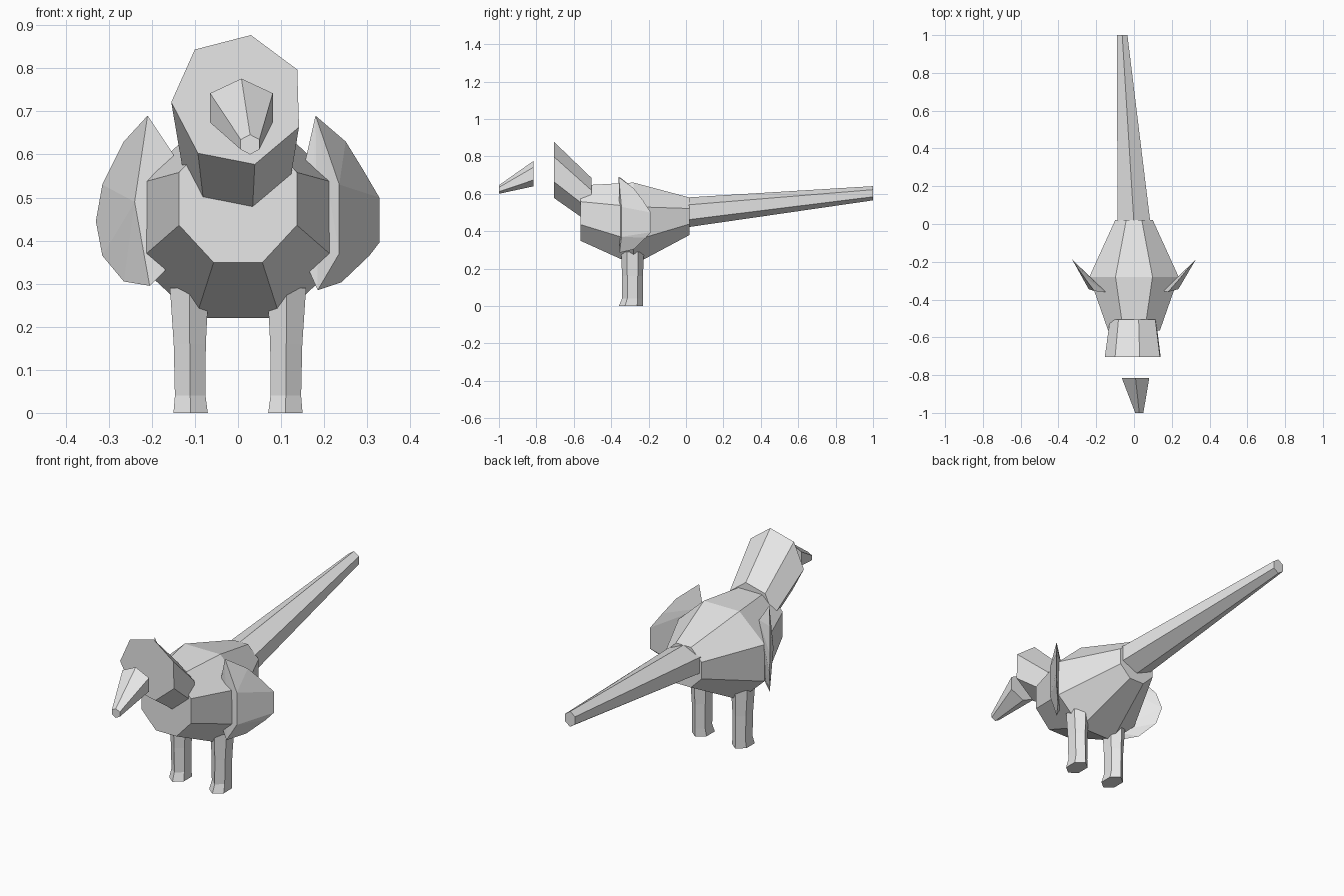
import bpy
import bmesh
from math import cos, sin, pi

cube = bpy.data.objects.get("Cube")
if cube:
    bpy.data.objects.remove(cube, do_unlink=True)

GREY = (0.8, 0.8, 0.8, 1)
mat = bpy.data.materials.new("plain grey")
mat.use_nodes = True
mat.diffuse_color = GREY
mat.node_tree.nodes["Principled BSDF"].inputs["Base Color"].default_value = GREY


def finish(name, bm):
    bmesh.ops.recalc_face_normals(bm, faces=bm.faces)
    mesh = bpy.data.meshes.new(name)
    bm.to_mesh(mesh)
    bm.free()
    mesh.materials.append(mat)
    obj = bpy.data.objects.new(name, mesh)
    bpy.context.collection.objects.link(obj)
    return obj


def loft(name, sides, turn, rings, axis="y"):
    """Capped loft; each ring is (centre, radius a, radius b)."""
    bm = bmesh.new()
    loops = []
    for (x, y, z), ra, rb in rings:
        loop = []
        for i in range(sides):
            t = turn + 2 * pi * i / sides
            a, b = ra * cos(t), rb * sin(t)
            co = (x + a, y, z + b) if axis == "y" else (x + a, y + b, z)
            loop.append(bm.verts.new(co))
        loops.append(loop)
    for lower, upper in zip(loops, loops[1:]):
        for i in range(sides):
            j = (i + 1) % sides
            bm.faces.new((lower[i], lower[j], upper[j], upper[i]))
    bm.faces.new(loops[0])
    bm.faces.new(loops[-1])
    return finish(name, bm)


def hull(name, points):
    bm = bmesh.new()
    for p in points:
        bm.verts.new(p)
    bmesh.ops.convex_hull(bm, input=bm.verts)
    bmesh.ops.dissolve_limit(bm, angle_limit=0.05, verts=bm.verts, edges=bm.edges)
    return finish(name, bm)


# Octagonal body, widest in the middle
loft("body", 8, pi / 8, [
    ((0, -0.565, 0.497), 0.148, 0.16),
    ((0, -0.28, 0.44), 0.256, 0.238),
    ((0, 0.02, 0.48), 0.108, 0.108),
])

# Head opening forward, with a separate beak
loft("head", 7, pi / 7 + 0.03, [
    ((0, -0.505, 0.56), 0.127, 0.127),
    ((0, -0.705, 0.726), 0.155, 0.154),
])
loft("beak", 6, pi / 6, [
    ((0.008, -0.815, 0.708), 0.084, 0.068),
    ((0.028, -1, 0.623), 0.025, 0.023),
])

# Long tapered tail
loft("tail", 6, pi / 6, [
    ((0, 0, 0.5), 0.101, 0.08),
    ((-0.0625, 1, 0.603), 0.032, 0.038),
])

# Legs with slightly flared feet
for side, name in ((1, "left_leg"), (-1, "right_leg")):
    loft(name, 6, pi / 6, [
        ((side * 0.11, -0.294, 0), 0.046, 0.065),
        ((side * 0.111, -0.286, 0.04), 0.041, 0.056),
        ((side * 0.112, -0.286, 0.16), 0.043, 0.056),
        ((side * 0.113, -0.286, 0.29), 0.052, 0.061),
    ], axis="z")

# Thin wings, swept back from the flanks
hull("left_wing", [
    (0.18, -0.36, 0.69), (0.25, -0.28, 0.63), (0.29, -0.23, 0.565),
    (0.328, -0.187, 0.5), (0.328, -0.187, 0.395), (0.305, -0.215, 0.365),
    (0.24, -0.28, 0.303), (0.185, -0.355, 0.285),
    (0.235, -0.345, 0.53), (0.235, -0.345, 0.37),
    (0.155, -0.355, 0.58), (0.165, -0.355, 0.33),
])
hull("right_wing", [
    (-0.21, -0.355, 0.69), (-0.265, -0.28, 0.63), (-0.315, -0.21, 0.53),
    (-0.33, -0.185, 0.445), (-0.315, -0.21, 0.365), (-0.265, -0.28, 0.305),
    (-0.205, -0.35, 0.295), (-0.24, -0.345, 0.49),
    (-0.15, -0.36, 0.6), (-0.17, -0.355, 0.33),
])
